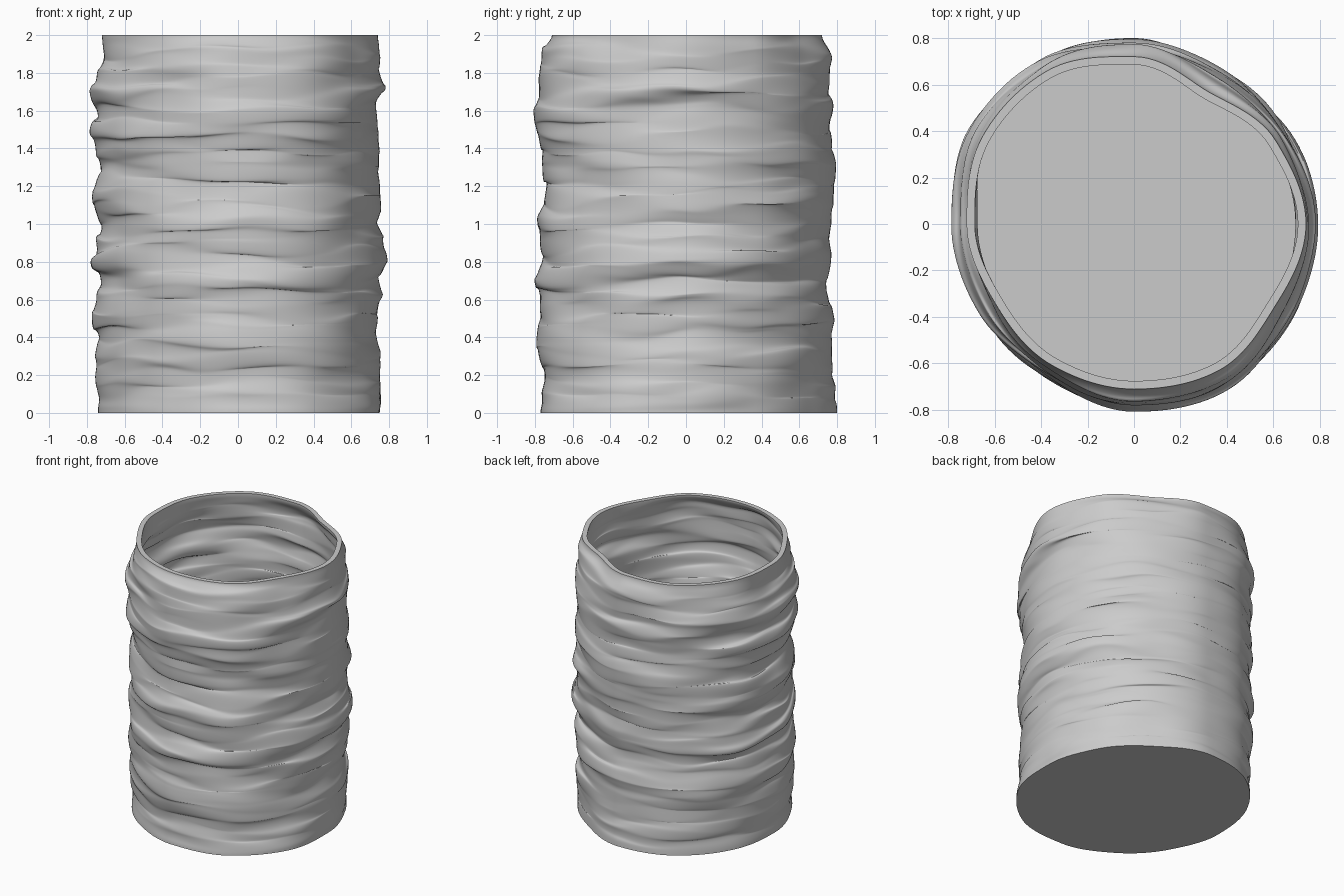
import bpy, bmesh, math
from mathutils import Vector, noise

if "Cube" in bpy.data.objects:
    bpy.data.objects.remove(bpy.data.objects["Cube"], do_unlink=True)

SEGMENTS, ROWS = 144, 240
HEIGHT, WALL, FLOOR = 2.0, 0.035, 0.04

# Radius of each side in hundredths, at even steps from base to rim
RIGHT = [75, 76, 75, 76, 73, 74, 76, 74, 79, 77, 74, 76, 75, 74, 75, 74, 73, 78, 75, 75, 74]
BACK = [80, 79, 77, 77, 77, 78, 76, 74, 77, 76, 77, 78, 78, 79, 77, 76, 78, 76, 77, 77, 73]
LEFT = [74, 74, 76, 75, 74, 78, 75, 73, 78, 75, 72, 76, 77, 72, 75, 78, 74, 79, 75, 71, 72]
FRONT = [77, 76, 75, 78, 79, 77, 77, 80, 76, 77, 79, 75, 74, 76, 76, 79, 81, 78, 78, 76, 71]
SIDES = [RIGHT, BACK, LEFT, FRONT]
# Dents and swells every 30 degrees, in hundredths
BASE_SWELL = [0, -3, -5, 0, 2, 2, 0, -3, -3, 0, 4, 4]
BODY_SWELL = [0, -1, -2, 0, 3, 3, 0, -3, -3, 0, 2, 0]
RIM_SWELL = [0, -3, -8, -1, 3, 3, 0, -3, -1, 0, 1, -3]


def ease(t):
    t = min(max(t, 0), 1)
    return t * t * (3 - 2 * t)


def sample(side, z):
    """Smooth radius of one side at height z."""
    f = min(max(z / HEIGHT, 0), 1) * (len(side) - 1)
    i = min(int(f), len(side) - 2)
    return (side[i] + (side[i + 1] - side[i]) * ease(f - i)) / 100


def around_loop(values, angle):
    """Smooth value from an evenly spaced loop of values."""
    f = angle / (2 * math.pi) * len(values)
    i = int(f) % len(values)
    a, b = values[i], values[(i + 1) % len(values)]
    return a + (b - a) * ease(f % 1)


def ripple(angle, z, around, upward, seed):
    """Noise stretched around the body, so it wraps without a seam."""
    return noise.noise(Vector((math.cos(angle) * around + seed,
                               math.sin(angle) * around, z * upward)))


def wall_point(angle, z, inset=0.0):
    """Point on the crumpled wall; folds fade out at the two ends."""
    fade = ease(min(z, HEIGHT - z) / 0.12)
    zs = z + 0.04 * fade * ripple(angle, z, 1.5, 1.5, 5)
    radius = around_loop([sample(side, zs) for side in SIDES], angle)
    # Lumpy outline changing from base through body to rim
    base, rim = ease(1 - z / 0.3), ease((z - 1.7) / 0.3)
    radius += (base * around_loop(BASE_SWELL, angle)
               + rim * around_loop(RIM_SWELL, angle)
               + (1 - base - rim) * around_loop(BODY_SWELL, angle)) / 100
    # Broad folds between the sides, then narrow creases wrapping far around
    between = math.sin(2 * angle) ** 2
    radius += 0.03 * fade * between * ripple(angle, z, 1.3, 6, 11)
    radius += 0.012 * fade * ripple(angle, z, 1.6, 13, 23)
    lift = 0.036 * fade * ripple(angle, z, 1.8, 18, 37)
    radius -= inset
    return (radius * math.cos(angle), radius * math.sin(angle), z + lift)


def ring(bm, z, inset=0.0):
    return [bm.verts.new(wall_point(2 * math.pi * k / SEGMENTS, z, inset))
            for k in range(SEGMENTS)]


def bridge(bm, lower, upper):
    for k in range(SEGMENTS):
        n = (k + 1) % SEGMENTS
        bm.faces.new((lower[k], lower[n], upper[n], upper[k]))


# Outer wall up, across the rim, then inner wall down to the floor
bm = bmesh.new()
rings = [ring(bm, HEIGHT * r / ROWS) for r in range(ROWS + 1)]
base_ring = rings[0]
inner = [ring(bm, HEIGHT + (FLOOR - HEIGHT) * r / ROWS, WALL) for r in range(ROWS + 1)]
for vert in inner[-1]:
    vert.co.z = FLOOR
rings += inner
for lower, upper in zip(rings, rings[1:]):
    bridge(bm, lower, upper)

# Flat underside and inside floor
bm.faces.new(base_ring[::-1])
bm.faces.new(rings[-1])

mesh = bpy.data.meshes.new("crumpled_cup")
bm.to_mesh(mesh)
bm.free()
cup = bpy.data.objects.new("crumpled_cup", mesh)
bpy.context.collection.objects.link(cup)

# Plain grey material
grey = bpy.data.materials.new("plain_grey")
grey.use_nodes = True
colour = (0.6, 0.6, 0.6, 1)
grey.diffuse_color = colour
grey.node_tree.nodes["Principled BSDF"].inputs["Base Color"].default_value = colour
mesh.materials.append(grey)

bpy.context.view_layer.objects.active = cup
cup.select_set(True)
bpy.ops.object.shade_smooth_by_angle(angle=math.radians(50))
